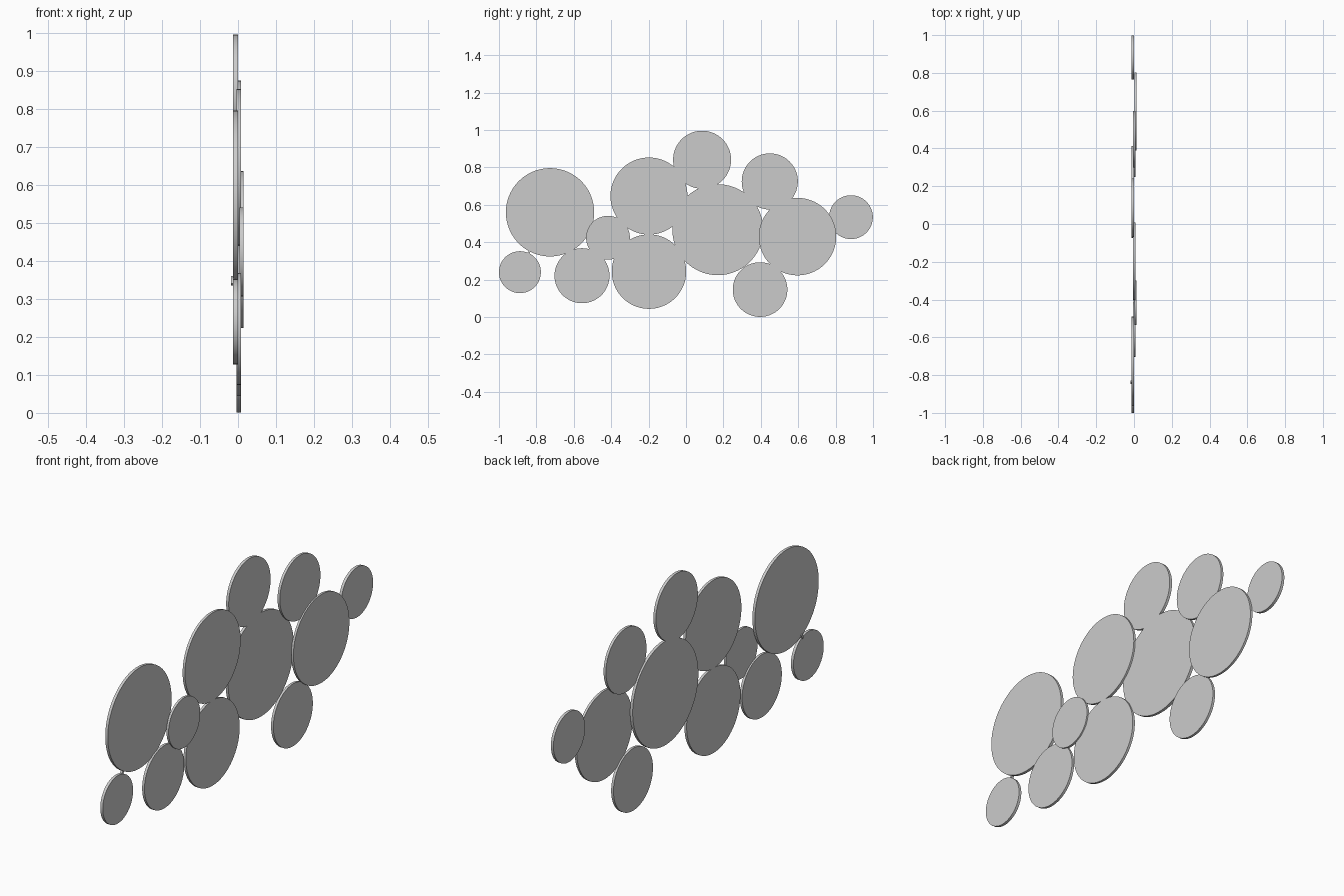
import bpy, math

if "Cube" in bpy.data.objects:
    bpy.data.objects.remove(bpy.data.objects["Cube"])

BACK, MID, FRONT = -0.0065, 0.002, 0.009   # layer centres along x
THICK = {BACK: 0.013, MID: 0.012, FRONT: 0.011}


def disc(name, y, z, r, layer):
    bpy.ops.mesh.primitive_cylinder_add(
        vertices=96, radius=r, depth=THICK[layer],
        location=(layer, y, z), rotation=(0, math.pi / 2, 0))
    ob = bpy.context.object
    ob.name = name
    bpy.ops.object.shade_smooth_by_angle(angle=math.radians(30))


# Rear layer discs
for i, (y, z, r) in enumerate([
        (-0.727, 0.560, 0.236), (-0.888, 0.240, 0.112), (0.170, 0.467, 0.243),
        (0.086, 0.841, 0.155), (0.882, 0.534, 0.117)]):
    disc(f"rear_disc_{i + 1}", y, z, r, BACK)

# Middle layer discs
for i, (y, z, r) in enumerate([
        (-0.556, 0.221, 0.147), (-0.198, 0.647, 0.206), (-0.198, 0.243, 0.199),
        (0.448, 0.725, 0.150), (0.396, 0.147, 0.146)]):
    disc(f"middle_disc_{i + 1}", y, z, r, MID)

# Front layer discs
for i, (y, z, r) in enumerate([(-0.417, 0.424, 0.117), (0.596, 0.430, 0.207)]):
    disc(f"front_disc_{i + 1}", y, z, r, FRONT)

# Small link bridging the gap between the two leftmost rear discs
bpy.ops.mesh.primitive_cube_add(
    size=1, location=(-0.0125, -0.838, 0.348),
    rotation=(math.atan2(-0.320, -0.161), 0, 0))
link = bpy.context.object
link.name = "link_tab"
link.scale = (0.011, 0.022, 0.010)
